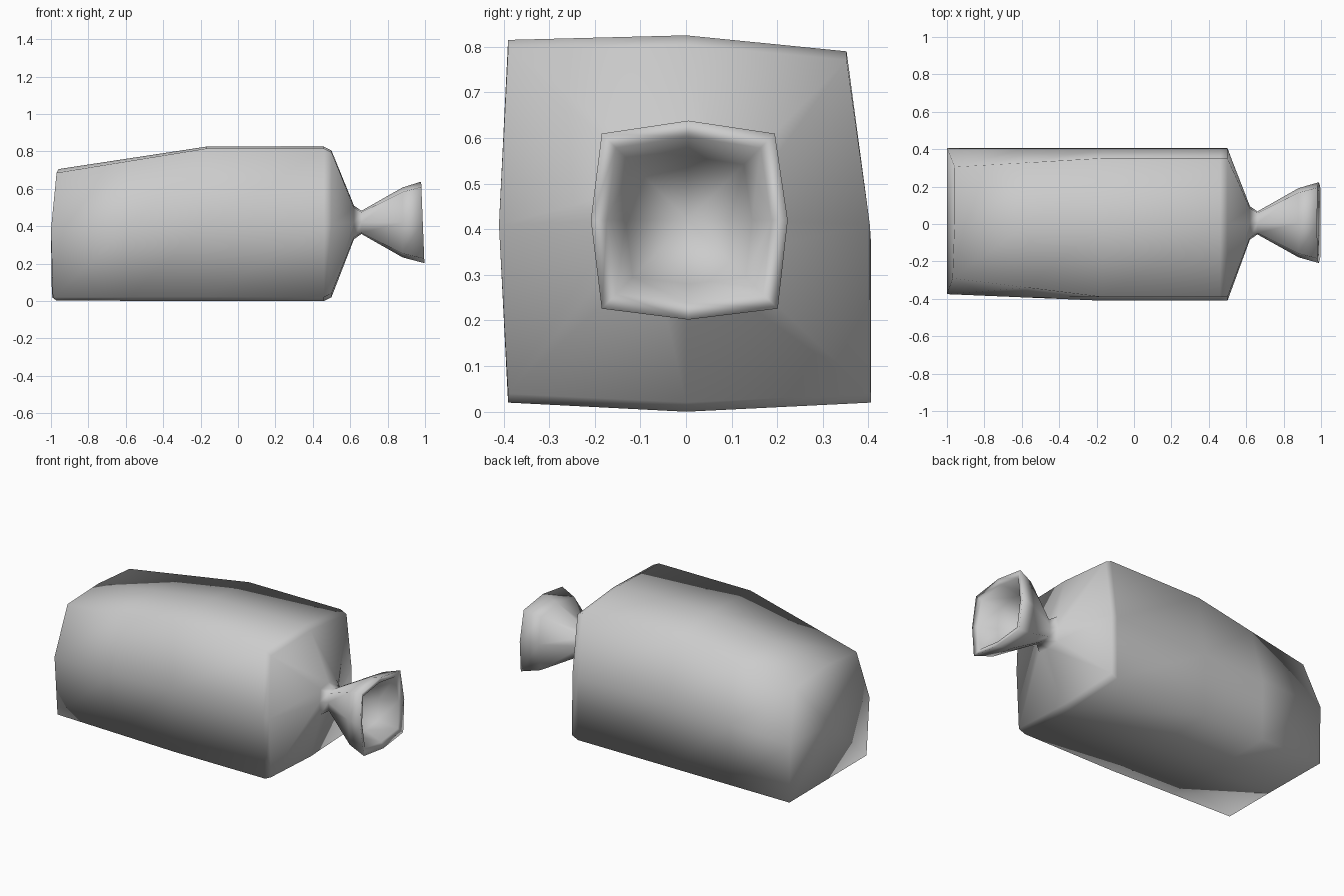
import bpy, bmesh
from mathutils import Vector

if "Cube" in bpy.data.objects:
    bpy.data.objects.remove(bpy.data.objects["Cube"])

# Eight-point sections, starting at front-top corner: (y, z)
FULL = [(-.39, .815), (0, .825), (.352, .79), (.403, .41),
        (.405, .02), (0, 0), (-.39, .02), (-.41, .41)]
# Tapered, slightly twisted closed end: (x, y, z)
END = [(-.97, -.29, .685), (-.96, 0, .705), (-.96, .305, .68), (-1, .405, .38),
       (-.995, .405, .02), (-.97, 0, .002), (-.99, -.36, .02), (-1, -.375, .38)]
# Gathered neck section on a unit radius
LIP = [(-.87, .87), (0, 1), (.87, .87), (1, 0),
       (.9, -.89), (0, -1), (-.87, -.89), (-.98, 0)]


def full_ring(x, sz=1.0):
    return [Vector((x, y, .41 + (z - .41) * sz)) for y, z in FULL]


def neck_ring(x, r, tilt=0.0, cz=.42):
    return [Vector((x - tilt * w * r, .005 + u * r, cz + w * r)) for u, w in LIP]


def loft(name, rings, start=None, end=None, angle=50):
    bm = bmesh.new()
    loops = [[bm.verts.new(p) for p in ring] for ring in rings]
    n = len(loops[0])
    for a, b in zip(loops, loops[1:]):
        for i in range(n):
            j = (i + 1) % n
            bm.faces.new((a[i], a[j], b[j], b[i]))
    for tip, loop in ((start, loops[0]), (end, loops[-1])):
        if tip:
            c = bm.verts.new(tip)
            for i in range(n):
                bm.faces.new((c, loop[i], loop[(i + 1) % n]))
    bmesh.ops.recalc_face_normals(bm, faces=bm.faces)
    me = bpy.data.meshes.new(name)
    bm.to_mesh(me)
    bm.free()
    ob = bpy.data.objects.new(name, me)
    bpy.context.collection.objects.link(ob)
    bpy.ops.object.select_all(action='DESELECT')
    ob.select_set(True)
    bpy.context.view_layer.objects.active = ob
    bpy.ops.object.shade_smooth()
    return ob


left = [Vector(p) for p in END]
shoulder = full_ring(-.17)
middle = [a.lerp(b, .5) for a, b in zip(left, shoulder)]

# Whole sack: body, pinched neck, flared lip and hollow mouth as one skin
loft("tied_sack", [
    left, middle, shoulder, full_ring(.46), full_ring(.5, .95),
    neck_ring(.62, .09), neck_ring(.66, .062),
    neck_ring(.88, .187), neck_ring(.988, .218, .04),
    neck_ring(.975, .182, .04), neck_ring(.87, .14),
], start=(-1, .01, .36), end=(.68, .005, .42))
